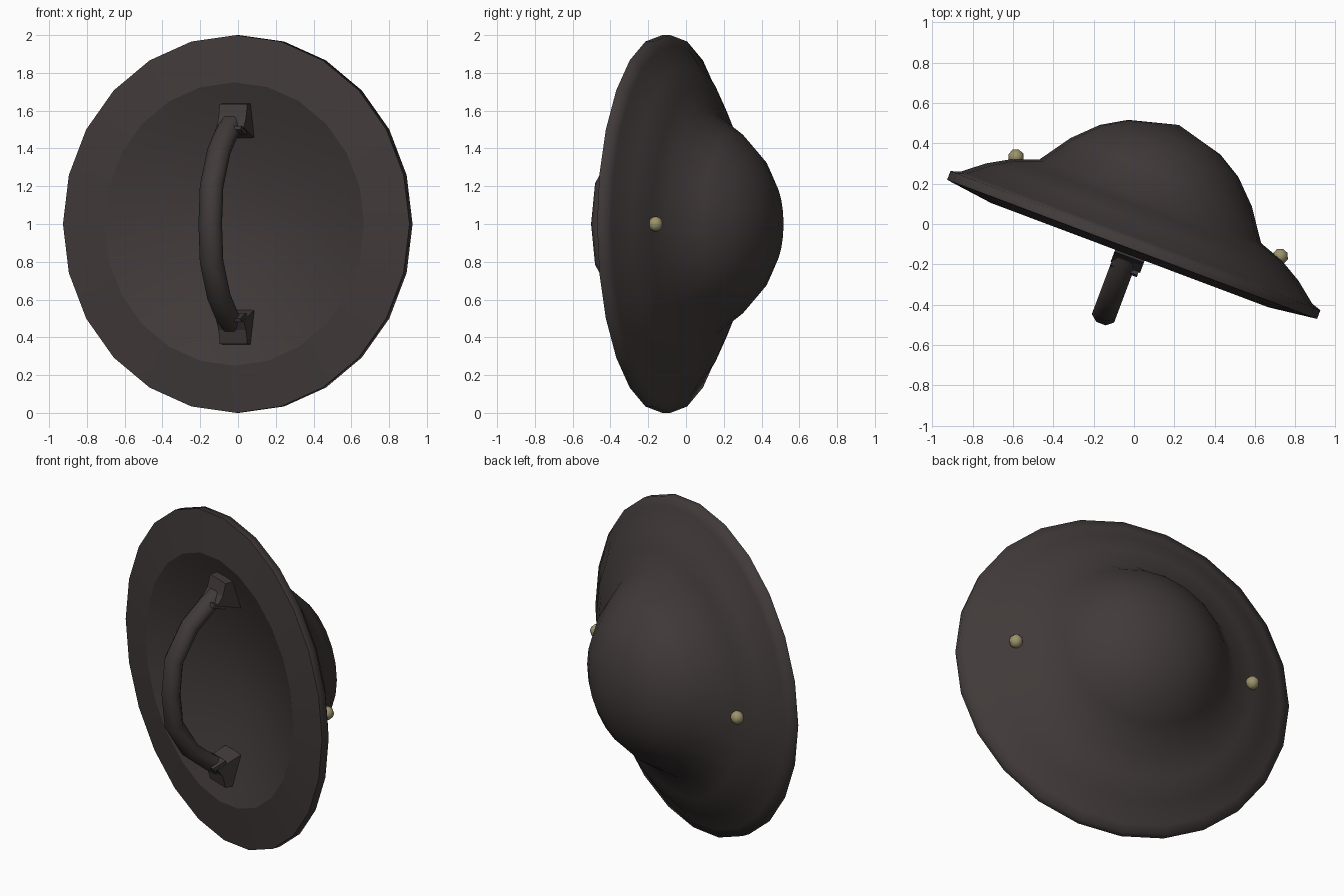
import bpy, bmesh, math
from mathutils import Matrix, Vector

if "Cube" in bpy.data.objects:
    bpy.data.objects.remove(bpy.data.objects["Cube"])

# Shared placement: local x across the disc, y along its axis, z up
PLACE = Matrix.Translation((-0.008, -0.122, 1.0)) @ Matrix.Rotation(math.radians(-20.6), 4, 'Z')


def material(name, rgb):
    m = bpy.data.materials.new(name)
    m.diffuse_color = (*rgb, 1)
    m.use_nodes = True
    m.node_tree.nodes["Principled BSDF"].inputs["Base Color"].default_value = m.diffuse_color
    return m


DARK = material("dark_iron", (0.052, 0.042, 0.041))
BRASS = material("dull_brass", (0.33, 0.29, 0.15))


def finish(name, bm, mat):
    bmesh.ops.recalc_face_normals(bm, faces=bm.faces)
    me = bpy.data.meshes.new(name)
    bm.to_mesh(me)
    bm.free()
    me.materials.append(mat)
    ob = bpy.data.objects.new(name, me)
    ob.matrix_world = PLACE
    bpy.context.collection.objects.link(ob)
    return ob


def skin(bm, rings):
    """Bridge neighbouring closed loops of equal length."""
    n = len(rings[0])
    for a, b in zip(rings, rings[1:]):
        for i in range(n):
            j = (i + 1) % n
            bm.faces.new((a[i], a[j], b[j], b[i])).smooth = True


# Disc: domed boss, sloping flange, thin rim, shallow hollow on the grip side
SIDES = 24
PROFILE = [(0.25, 0.59), (0.375, 0.517), (0.49, 0.405), (0.60, 0.25), (0.73, 0.205),
           (0.845, 0.14), (0.95, 0.058), (1.0, 0.042), (1.0, -0.004),
           (0.75, -0.035), (0.64, 0.005), (0.45, 0.065), (0.22, 0.115)]
SHARP = {8, 9}
bm = bmesh.new()
rings = []
for r, t in PROFILE:
    rings.append([bm.verts.new((0.98 * r * math.sin(math.tau * i / SIDES), t,
                                r * math.cos(math.tau * i / SIDES))) for i in range(SIDES)])
skin(bm, rings)
for ring, t in ((rings[0], 0.655), (rings[-1], 0.135)):
    tip = bm.verts.new((0, t, 0))
    for i in range(SIDES):
        bm.faces.new((ring[i], ring[(i + 1) % SIDES], tip)).smooth = True
for k in SHARP:
    for i in range(SIDES):
        bm.edges.get((rings[k][i], rings[k][(i + 1) % SIDES])).smooth = False
finish("shield_disc", bm, DARK)

# Grip: flattened tube bowed away from the hollow
half = [(0.53, -0.04), (0.49, -0.10), (0.385, -0.225), (0.20, -0.335)]
path = [Vector((-0.015, t, z)) for z, t in half]
path += [Vector((-0.015, -0.355, 0))] + [Vector((p.x, p.y, -p.z)) for p in reversed(path)]
bm = bmesh.new()
rings = []
for k, p in enumerate(path):
    d = (path[min(k + 1, len(path) - 1)] - path[max(k - 1, 0)]).normalized()
    side = Vector((1, 0, 0))
    out = side.cross(d)
    rings.append([bm.verts.new(p + side * 0.064 * math.cos(math.tau * (i + 0.5) / 8)
                               + out * 0.052 * math.sin(math.tau * (i + 0.5) / 8))
                  for i in range(8)])
skin(bm, rings)
bm.faces.new(rings[0])
bm.faces.new(rings[-1])
finish("grip", bm, DARK)


# Wedge-shaped feet and thin collars holding the grip, mirrored top and bottom
def prism(name, outline, hw, sign):
    bm = bmesh.new()
    a, b = ([bm.verts.new((s * hw, t, sign * z)) for z, t in outline] for s in (-1, 1))
    skin(bm, [a, b])
    bm.faces.new(a)
    bm.faces.new(b)
    for f in bm.faces:
        f.smooth = False
    finish(name, bm, DARK)


for label, sign in (("top", 1), ("bottom", -1)):
    prism(label + "_foot", [(0.635, -0.045), (0.56, -0.065), (0.51, -0.10), (0.45, 0.08), (0.64, 0.06)],
          0.078, sign)
    prism(label + "_collar", [(0.52, -0.115), (0.50, -0.125), (0.47, -0.04), (0.50, -0.03)], 0.07, sign)

# Rivets on the flange, either side of the boss
for label, sign in (("left", -1), ("right", 1)):
    bm = bmesh.new()
    bmesh.ops.create_uvsphere(bm, u_segments=8, v_segments=6, radius=0.04)
    bmesh.ops.translate(bm, verts=bm.verts, vec=(sign * 0.70, 0.222, 0))
    for f in bm.faces:
        f.smooth = True
    finish(label + "_rivet", bm, BRASS)
